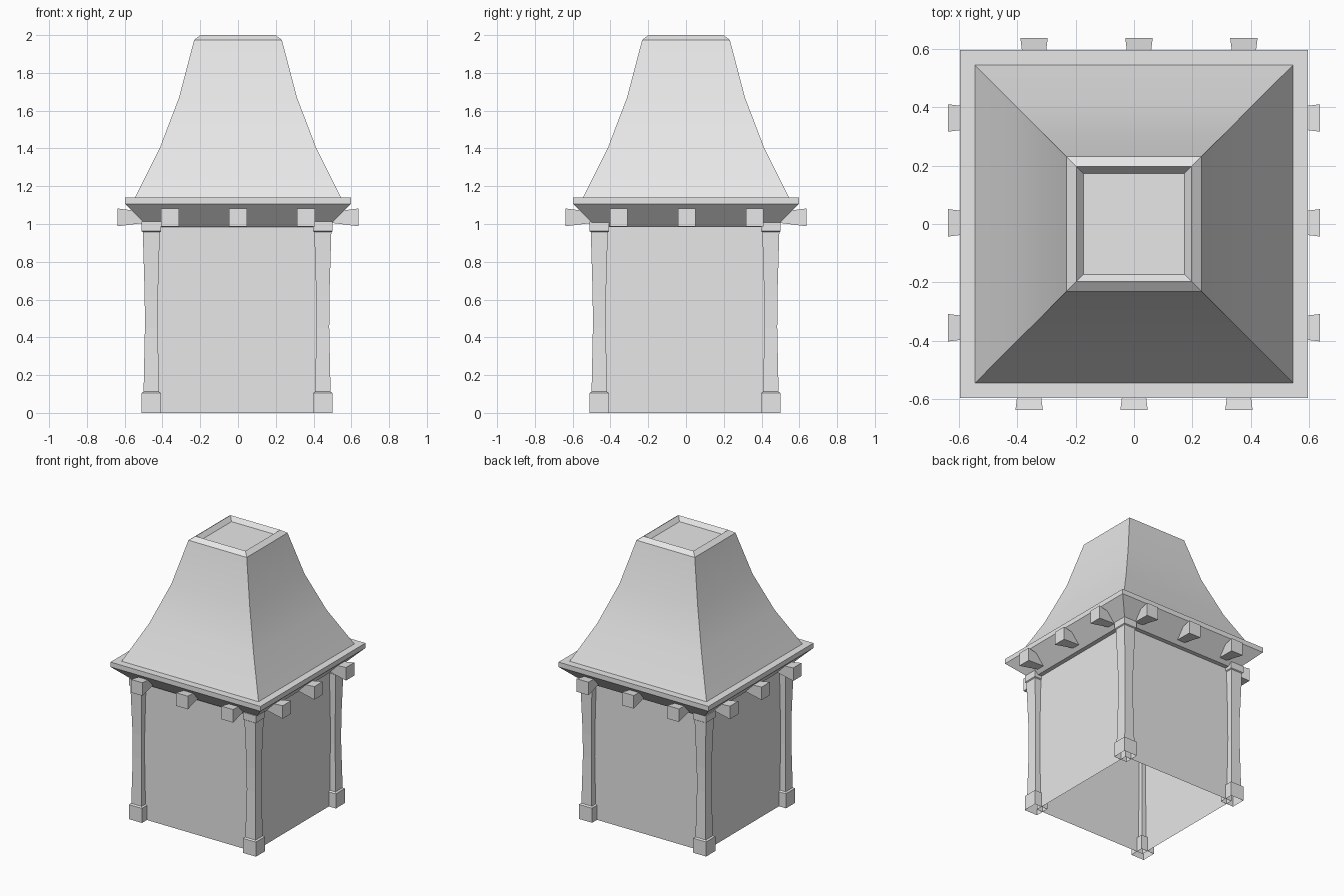
import bpy, bmesh
from math import pi
from mathutils import Matrix, Vector

default = bpy.data.objects.get("Cube")
if default:
    bpy.data.objects.remove(default)

stone = bpy.data.materials.new("plain_grey")
stone.use_nodes = True
grey = (0.8, 0.8, 0.8, 1)
stone.diffuse_color = grey
stone.node_tree.nodes["Principled BSDF"].inputs["Base Color"].default_value = grey


def square_loft(name, profile, place=Matrix(), cap_start=False, cap_end=False):
    """Stack square rings given as (half width, height) and skin them."""
    bm = bmesh.new()
    corners = ((-1, -1), (1, -1), (1, 1), (-1, 1))
    rings = [[bm.verts.new((sx * h, sy * h, z)) for sx, sy in corners] for h, z in profile]
    for low, high in zip(rings, rings[1:]):
        for i in range(4):
            j = (i + 1) % 4
            bm.faces.new((low[i], low[j], high[j], high[i]))
    if cap_start:
        bm.faces.new(rings[0][::-1])
    if cap_end:
        bm.faces.new(rings[-1])
    bm.transform(place)
    mesh = bpy.data.meshes.new(name)
    bm.to_mesh(mesh)
    bm.free()
    mesh.materials.append(stone)
    obj = bpy.data.objects.new(name, mesh)
    bpy.context.collection.objects.link(obj)
    return obj


SHIFT = -0.005  # the lower body sits slightly off centre

# Walls: a square shell, open underneath
square_loft("walls", [(0.45, 0), (0.45, 0.985)], Matrix.Translation((SHIFT, SHIFT, 0)))

# Corner posts with plinth, waisted shaft and capital, hollow at the foot
post_profile = [(0.052, 0), (0.052, 0.105), (0.041, 0.112), (0.034, 0.45),
                (0.035, 0.62), (0.045, 0.957), (0.052, 0.962), (0.052, 1.013)]
for side, sx in (("left", 1), ("right", -1)):
    for end, sy in (("front", -1), ("back", 1)):
        spot = Matrix.Translation((sx * 0.454 + SHIFT, sy * 0.454 + SHIFT, 0))
        square_loft(f"{end}_{side}_post", post_profile, spot, cap_end=True)

# Roof: sloped soffit, eave slab, flared sides, chamfered rim and sunken top
roof = square_loft("roof", [
    (0.475, 0.983), (0.597, 1.105), (0.597, 1.14), (0.545, 1.14),
    (0.415, 1.4), (0.312, 1.67), (0.232, 1.975), (0.198, 2.0), (0.173, 1.97)],
    cap_start=True, cap_end=True)
bpy.context.view_layer.objects.active = roof
roof.select_set(True)
bpy.ops.object.shade_smooth_by_angle(angle=pi / 6)

# Beam ends under the eaves, three to a side, widening outward
outward = Matrix.Rotation(pi / 2, 4, "X")
for quarter, side in enumerate(("front", "left", "back", "right")):
    turn = Matrix.Rotation(quarter * pi / 2, 4, "Z")
    slide = Vector((0.017 if side == "back" else 0, 0.004 if side in ("left", "right") else 0, 0))
    for n, along in enumerate((-0.36, 0, 0.36)):
        spot = Matrix.Translation(slide) @ turn @ Matrix.Translation((along, 0, 1.035)) @ outward
        square_loft(f"{side}_beam_{n + 1}", [(0.026, 0.47), (0.047, 0.638)], spot,
                    cap_start=True, cap_end=True)
